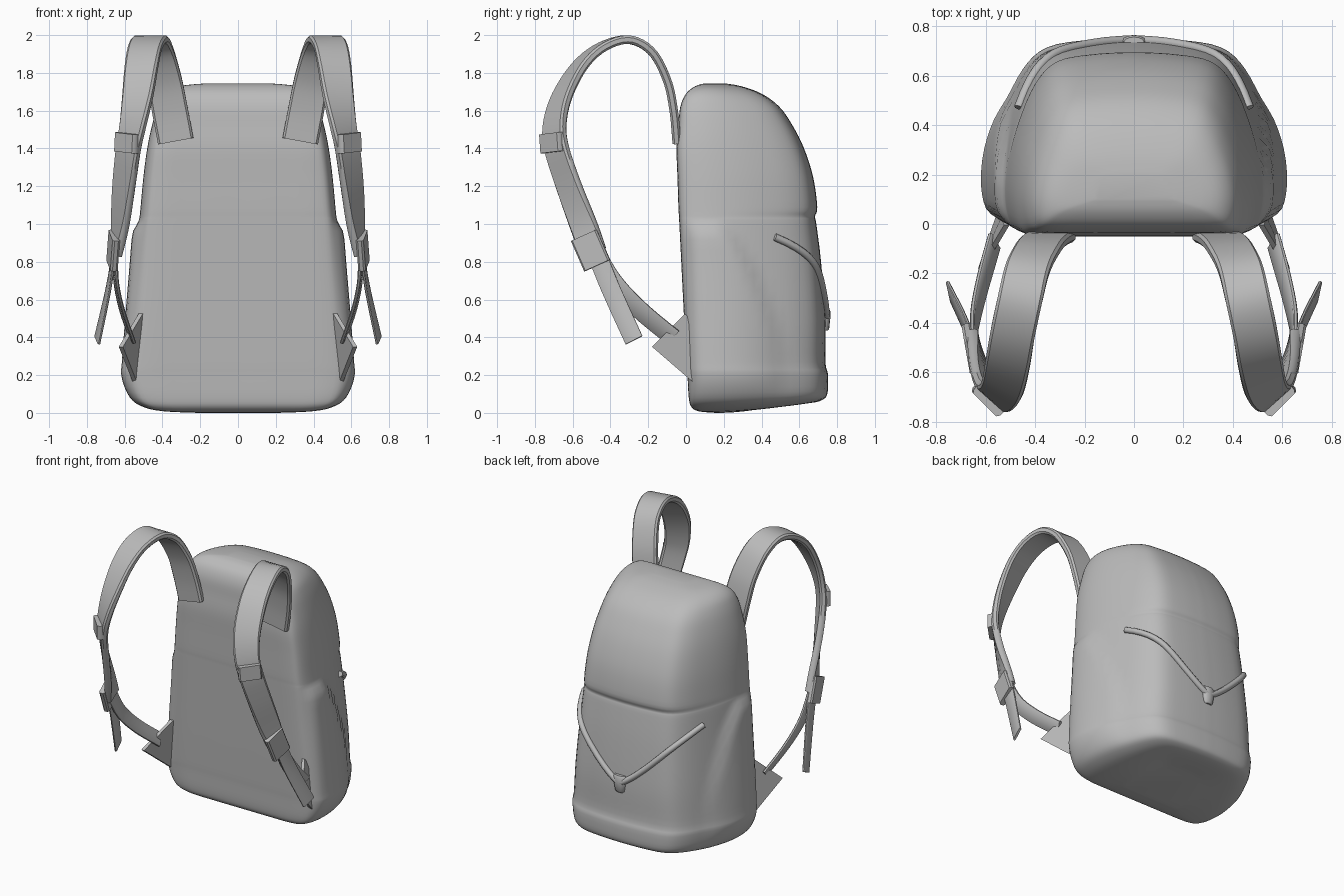
import bpy, bmesh, math
from mathutils import Vector
from mathutils.bvhtree import BVHTree

if "Cube" in bpy.data.objects:
    bpy.data.objects.remove(bpy.data.objects["Cube"])

fabric = bpy.data.materials.new("grey fabric")
fabric.diffuse_color = (0.5, 0.5, 0.5, 1)
fabric.use_nodes = True
fabric.node_tree.nodes["Principled BSDF"].inputs["Base Color"].default_value = fabric.diffuse_color


def spline(pts, n):
    """Smooth curve through rows of numbers, n steps per span."""
    pts = [Vector(p) for p in pts]
    out = []
    for i in range(len(pts) - 1):
        a, b, c, d = pts[max(i - 1, 0)], pts[i], pts[i + 1], pts[min(i + 2, len(pts) - 1)]
        for k in range(n):
            t = k / n
            out.append(0.5 * (2 * b + (c - a) * t + (2 * a - 5 * b + 4 * c - d) * t * t
                              + (3 * b - a - 3 * c + d) * t ** 3))
    return out + [pts[-1]]


def loft(name, rings, angle=40):
    """Skin closed rings of points and cap both ends."""
    bm = bmesh.new()
    rows = [[bm.verts.new(p) for p in r] for r in rings]
    n = len(rows[0])
    for a, b in zip(rows, rows[1:]):
        for i in range(n):
            bm.faces.new((a[i], a[(i + 1) % n], b[(i + 1) % n], b[i]))
    bm.faces.new(rows[0][::-1])
    bm.faces.new(rows[-1])
    bmesh.ops.recalc_face_normals(bm, faces=bm.faces)
    mesh = bpy.data.meshes.new(name)
    bm.to_mesh(mesh)
    bm.free()
    obj = bpy.data.objects.new(name, mesh)
    bpy.context.collection.objects.link(obj)
    mesh.materials.append(fabric)
    bpy.context.view_layer.objects.active = obj
    bpy.ops.object.select_all(action='DESELECT')
    obj.select_set(True)
    bpy.ops.object.shade_smooth_by_angle(angle=math.radians(angle))
    return obj


def mirror(obj):
    m = obj.modifiers.new("Mirror", 'MIRROR')
    m.use_mirror_merge = False
    if obj.type == 'MESH':
        origin = bpy.data.objects.get("mirror_origin")
        if origin is None:
            origin = bpy.data.objects.new("mirror_origin", None)
            bpy.context.collection.objects.link(origin)
            origin.hide_render = True
        m.mirror_object = origin


def ribbon(name, pts, thick, n=5):
    """Flat band; each row is x, y, z, twist in degrees, width."""
    path = spline(pts, n)
    rings = []
    for i, p in enumerate(path):
        c = p.to_3d() if len(p) == 3 else Vector(p[:3])
        t = (Vector(path[min(i + 1, len(path) - 1)][:3]) - Vector(path[max(i - 1, 0)][:3])).normalized()
        a = math.radians(p[3])
        w = Vector((math.cos(a), math.sin(a), 0))
        w = (w - t * w.dot(t)).normalized()
        nrm = t.cross(w)
        h, e = p[4] / 2, thick / 2
        rings.append([c + w * h * u + nrm * e * v for u, v in
                      ((-1, -.5), (-.88, -1), (.88, -1), (1, -.5), (1, .5), (.88, 1), (-.88, 1), (-1, .5))])
    mirror(loft(name, rings))


def step(t):
    t = min(max(t, 0), 1)
    return t * t * (3 - 2 * t)


# Main bag: height, half width, front y, rear y
levels = [(0.0, .22, .16, .50), (.008, .40, .07, .66), (.03, .50, .03, .725), (.08, .56, .015, .748),
          (.20, .585, .008, .752), (.27, .582, .003, .738), (.5, .565, -.01, .738), (.8, .54, -.025, .715),
          (1.0, .525, -.035, .69), (1.04, .52, -.037, .683), (1.09, .515, -.04, .695), (1.25, .50, -.045, .673),
          (1.4, .48, -.05, .625), (1.52, .455, -.04, .565), (1.62, .425, -.03, .495), (1.69, .385, 0, .40),
          (1.73, .31, .05, .29), (1.745, .16, .10, .20)]
half = [(0, 0), (.5, 0), (.82, .005), (.95, .045), (1, .2), (.98, .4), (.9, .62), (.77, .83), (.6, .95), (.3, .99), (0, 1)]
outline = spline(half, 4)
outline += [Vector((-p.x, p.y)) for p in outline[-2:0:-1]]
rings = []
for z, w, front, rear in spline(levels, 4):
    ring = []
    for p in outline:
        x, y = p.x * w, front + (rear - front) * p.y
        zz = z + .045 * p.y ** 2 * step(1 - z / .15)      # base lifts toward the rear
        top = 1.03 - 3.2 * max(y - .17, 0) ** 1.5          # side pocket rim
        side = step((abs(p.x) - .8) / .2) * step((y + .03) / .1) * step((.58 - y) / .15)
        x += math.copysign(.032, x) * side * step((top - zz) / .09) * step(zz / .2)
        ring.append((x, y, zz))
    rings.append(ring)
bag = loft("bag_body", rings, 60)

# Padded shoulder straps
ribbon("shoulder_strap", [
    (.33, -.05, 1.44, 0, .19), (.36, -.065, 1.60, 0, .19), (.39, -.10, 1.76, 0, .185), (.43, -.18, 1.91, 0, .18),
    (.46, -.30, 1.975, 3, .18), (.49, -.44, 1.94, 10, .18), (.51, -.56, 1.84, 18, .18), (.53, -.655, 1.68, 28, .175),
    (.555, -.695, 1.53, 38, .165), (.58, -.685, 1.40, 45, .16), (.605, -.62, 1.20, 52, .155),
    (.625, -.545, 1.0, 65, .15), (.645, -.49, .85, 80, .14)], .045)

# Lower webbing, loose tails and buckles
ribbon("lower_webbing", [(.65, -.49, .87, 85, .1), (.645, -.39, .70, 85, .1),
                         (.615, -.25, .55, 85, .1), (.565, -.07, .40, 85, .1)], .02)
ribbon("loose_tail", [(.655, -.48, .86, 85, .1), (.685, -.40, .66, 80, .1), (.745, -.275, .385, 75, .1)], .015)
ribbon("upper_buckle", [(.585, -.712, 1.48, 45, .15), (.59, -.705, 1.38, 45, .15)], .055, 1)
ribbon("lower_buckle", [(.655, -.54, .94, 80, .15), (.667, -.47, .78, 80, .15)], .04, 1)

# Triangular anchor tabs
tab = [Vector(p) for p in ((.62, -.18, .35), (.515, -.005, .525), (.52, .04, .48), (.545, .04, .16))]
mirror(loft("anchor_tab", [[p + Vector((s, 0, 0)) for p in tab] for s in (-.011, .011)]))

# Rear cord laid over the surface
tree = BVHTree.FromPolygons([v.co for v in bag.data.vertices], [p.vertices for p in bag.data.polygons])
cord = bpy.data.curves.new("rear_cord", 'CURVE')
cord.dimensions, cord.bevel_depth, cord.bevel_resolution = '3D', .02, 2
cord.use_fill_caps = True
line = cord.splines.new('POLY')
line.points.add(40)
for i, q in enumerate(line.points):
    u = i / 20 - 1
    x, z = .46 * u, .50 + .43 * abs(u) ** 1.25
    hit = tree.ray_cast(Vector((x, 2, z)), Vector((0, -1, 0)))
    c = hit[0] + hit[1] * .006
    q.co = (c.x, c.y, c.z, 1)
cord.materials.append(fabric)
bpy.context.collection.objects.link(bpy.data.objects.new("rear_cord", cord))

# Cord toggle
oval = [(math.cos(k * math.pi / 6), math.sin(k * math.pi / 6)) for k in range(12)]
loft("cord_toggle", [[(c * w, .738 + s * d, z) for c, s in oval] for z, w, d in
                     ((.435, .025, .012), (.445, .035, .02), (.50, .045, .026), (.54, .05, .026), (.555, .04, .018))])
